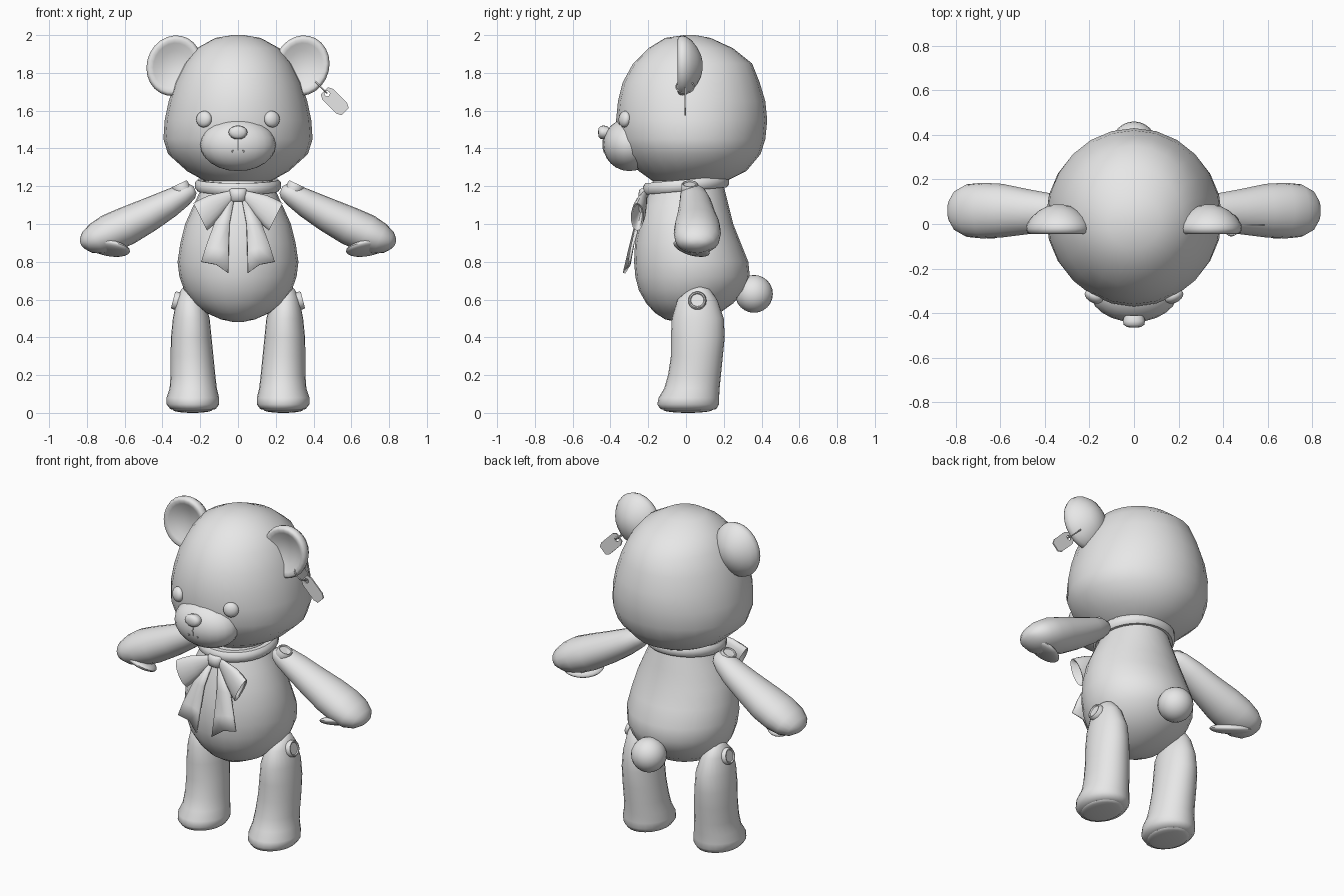
import bpy, bmesh, math
from mathutils import Vector, Matrix

if "Cube" in bpy.data.objects:
    bpy.data.objects.remove(bpy.data.objects["Cube"])

fabric = bpy.data.materials.new("plain_grey")
fabric.diffuse_color = (0.8, 0.8, 0.8, 1)
fabric.use_nodes = True
fabric.node_tree.nodes["Principled BSDF"].inputs["Base Color"].default_value = fabric.diffuse_color


def finish(name, bm, angle=50):
    bmesh.ops.recalc_face_normals(bm, faces=bm.faces)
    me = bpy.data.meshes.new(name)
    bm.to_mesh(me)
    bm.free()
    me.materials.append(fabric)
    ob = bpy.data.objects.new(name, me)
    bpy.context.collection.objects.link(ob)
    bpy.ops.object.select_all(action='DESELECT')
    ob.select_set(True)
    bpy.context.view_layer.objects.active = ob
    bpy.ops.object.shade_smooth_by_angle(angle=math.radians(angle))
    return ob


def loft(name, rings, n=24, angle=50):
    """Skin a list of ellipses given as (centre, half axis, half axis)."""
    bm = bmesh.new()
    loops = []
    for c, u, v in rings:
        c, u, v = Vector(c), Vector(u), Vector(v)
        loops.append([bm.verts.new(c + u * math.cos(2 * math.pi * i / n)
                                   + v * math.sin(2 * math.pi * i / n)) for i in range(n)])
    for a, b in zip(loops, loops[1:]):
        for i in range(n):
            j = (i + 1) % n
            bm.faces.new((a[i], a[j], b[j], b[i]))
    bm.faces.new(loops[0])
    bm.faces.new(loops[-1])
    return finish(name, bm, angle)


def stack(name, rows, s=1):
    """Horizontal rings from rows of (z, x0, x1, y0, y1)."""
    return loft(name, [((s * (a + b) / 2, (c + d) / 2, z), ((b - a) / 2, 0, 0), (0, (d - c) / 2, 0))
                       for z, a, b, c, d in rows])


def ball(name, loc, size, normal=(0, 0, 1), seg=24):
    bm = bmesh.new()
    bmesh.ops.create_uvsphere(bm, u_segments=seg, v_segments=seg // 2, radius=1)
    rot = Vector(normal).to_track_quat('Z', 'Y').to_matrix().to_4x4()
    bm.transform(Matrix.Translation(loc) @ rot @ Matrix.Diagonal((*size, 1)))
    return finish(name, bm)


def button(name, loc, normal, r):
    m = Vector(normal).to_track_quat('Z', 'Y').to_matrix()
    rows = [(-.025, 1), (.006, 1), (.012, .9), (.012, .78), (.006, .7)]
    loft(name, [(Vector(loc) + m @ Vector((0, 0, h)), m @ Vector((r * k, 0, 0)),
                 m @ Vector((0, r * k, 0))) for h, k in rows], 20, 40)


def wire(name, points, r, cyclic=False):
    cu = bpy.data.curves.new(name, 'CURVE')
    cu.dimensions = '3D'
    cu.bevel_depth, cu.bevel_resolution = r, 2
    sp = cu.splines.new('POLY')
    sp.points.add(len(points) - 1)
    for p, co in zip(sp.points, points):
        p.co = (*co, 1)
    sp.use_cyclic_u = cyclic
    cu.materials.append(fabric)
    ob = bpy.data.objects.new(name, cu)
    bpy.context.collection.objects.link(ob)


# head and body
stack("head", [(z, -x, x, a, b) for z, x, a, b in [
    (2.0, .03, -.01, .05), (1.985, .12, -.11, .13), (1.93, .22, -.2, .25), (1.85, .285, -.28, .35),
    (1.75, .335, -.335, .39), (1.65, .367, -.36, .42), (1.55, .388, -.37, .43), (1.45, .395, -.36, .42),
    (1.37, .37, -.33, .395), (1.28, .27, -.25, .32), (1.23, .18, -.18, .22), (1.2, .1, -.1, .12)]])
stack("body", [(z, -x, x, a, b) for z, x, a, b in [
    (1.24, .17, -.17, .19), (1.1, .235, -.225, .225), (1.0, .28, -.25, .25), (.9, .305, -.27, .29),
    (.8, .32, -.275, .33), (.72, .31, -.268, .338), (.65, .285, -.25, .31), (.58, .235, -.21, .25),
    (.53, .17, -.165, .18), (.495, .09, -.11, .09), (.48, .02, -.04, .01)]])
ball("tail", (0, .36, .63), (.1, .1, .1))

# face
ball("muzzle", (0, -.3, 1.42), (.2, .14, .14))
loft("nose", [((0, y, 1.485 + dz), (.05 * k, 0, 0), (0, 0, .037 * k)) for y, dz, k in [
    (-.41, -.003, .85), (-.435, 0, 1), (-.452, 0, .92), (-.462, 0, .65), (-.465, 0, .2)]], 16, 60)
wire("mouth_line", [(0, -.437, 1.455), (0, -.440, 1.42), (0, -.437, 1.39)], .003)

for s, side in ((1, "left"), (-1, "right")):
    ball(side + "_eye", (s * .18, -.325, 1.555), (.044, .044, .028), (s * .45, -.9, .1), 20)
    wire(side + "_mouth_corner", [(s * .022, -.435, 1.39), (s * .03, -.434, 1.382),
                                  (s * .033, -.435, 1.392)], .003)

    # ear: domed back, cupped front
    loft(side + "_ear", [((s * .338, y, 1.838), (.147 * k, 0, .012 * k), (0, 0, .16 * k)) for y, k in [
        (.088, .12), (.08, .35), (.06, .6), (.03, .84), (0, .97), (-.02, 1), (-.038, .96),
        (-.044, .88), (-.036, .75), (-.018, .5), (-.008, .15)]], 24, 70)

    # arm: sections across a sloping axis
    loft(side + "_arm", [((s * x, yc, z), (s * .42 * t, 0, .9 * t), (0, w, 0)) for x, z, t, yc, w in [
        (.228, 1.182, .02, .03, .025), (.245, 1.175, .042, .035, .05), (.285, 1.155, .06, .04, .07),
        (.36, 1.11, .075, .05, .085), (.47, 1.05, .09, .055, .1), (.59, .99, .102, .06, .12),
        (.68, .95, .103, .06, .125), (.75, .92, .087, .06, .118), (.80, .902, .06, .06, .09),
        (.825, .896, .03, .06, .05), (.832, .894, .01, .06, .02)]], 20)
    ball(side + "_paw_pad", (s * .68, .03, .872), (.12, .09, .028), (s * .25, -.35, -.9))
    button(side + "_shoulder_button", (s * .305, .02, 1.203), (s * .42, 0, .9), .045)

    # leg
    stack(side + "_leg", [
        (.67, .255, .28, .055, .085), (.655, .22, .3, .015, .125), (.6, .18, .325, -.045, .165),
        (.5, .15, .345, -.075, .2), (.4, .14, .355, -.08, .205), (.3, .13, .357, -.08, .195),
        (.2, .12, .357, -.095, .185), (.13, .112, .362, -.115, .178), (.08, .1, .379, -.145, .175),
        (.045, .1, .378, -.152, .175), (.02, .118, .358, -.135, .16), (.014, .15, .33, -.1, .13)], s)
    ball(side + "_foot_pad", (s * .24, .01, .016), (.105, .13, .016))
    button(side + "_hip_button", (s * .332, .06, .595), (s * .96, 0, .25), .048)

    # bow loop with an open end
    loft(side + "_bow_loop", [((s * x, y, z), (s * a, 0, b), (0, w, 0)) for x, y, z, a, b, w in [
        (.02, -.215, 1.155, 0, .025, .014), (.06, -.225, 1.135, .015, .034, .018),
        (.12, -.238, 1.098, .03, .055, .03), (.17, -.25, 1.06, .036, .068, .036),
        (.2, -.258, 1.037, .036, .073, .034), (.195, -.257, 1.04, .03, .062, .025),
        (.13, -.24, 1.09, .015, .03, .01)]], 16, 45)

    # hanging ribbon, three columns of points
    rows = [[(.02, -.22, 1.13), (.04, -.225, 1.13), (.06, -.215, 1.13)],
            [(.045, -.265, 1.0), (.085, -.26, 1.0), (.125, -.25, 1.0)],
            [(.05, -.3, .86), (.11, -.285, .87), (.17, -.285, .88)],
            [(.052, -.328, .74), (.115, -.3, .785), (.195, -.3, .8)]]
    bm = bmesh.new()
    grid = [[bm.verts.new((s * x, y, z)) for x, y, z in r] for r in rows]
    for a, b in zip(grid, grid[1:]):
        for i in range(2):
            bm.faces.new((a[i], a[i + 1], b[i + 1], b[i]))
    ribbon = finish(side + "_ribbon_end", bm, 40)
    mod = ribbon.modifiers.new("thickness", 'SOLIDIFY')
    mod.thickness, mod.offset = .014, 0

# collar: tilted band around the neck
bm = bmesh.new()
N, tilt = 32, .09
profile = [(.185, -.028), (.215, -.03), (.228, -.015), (.228, .015), (.215, .03), (.185, .028)]
band = [[bm.verts.new((r * math.cos(t), r * math.sin(t), 1.205 + h + tilt * r * math.sin(t)))
         for r, h in profile] for t in (2 * math.pi * i / N for i in range(N))]
for i in range(N):
    a, b = band[i], band[(i + 1) % N]
    for k in range(6):
        j = (k + 1) % 6
        bm.faces.new((a[k], a[j], b[j], b[k]))
finish("collar", bm)

# bow knot
loft("bow_knot", [((0, -.222, z), (w, 0, 0), (0, d, 0)) for z, w, d in [
    (1.118, .03, .012), (1.125, .04, .024), (1.155, .044, .03), (1.18, .046, .026), (1.188, .038, .014)]], 16)

# ear ring and tag
d = Vector((.71, 0, -.71))
wire("ear_ring", [Vector((.437, -.005, 1.727)) + .047 * (d * math.cos(t) + Vector((0, math.sin(t), 0)))
                  for t in (2 * math.pi * i / 24 for i in range(24))], .004, True)
bm = bmesh.new()
across = Vector((.71, 0, .71))
centre, hole = Vector((.512, -.005, 1.65)), Vector((.472, -.005, 1.69))
K = 16
sheets = []
for y in (-.004, .004):
    inner, outer = [], []
    for i in range(K):
        t = 2 * math.pi * (i + .5) / K
        c, q = math.cos(t), math.sin(t)
        m = max(abs(c), abs(q))
        off = Vector((0, y, 0))
        inner.append(bm.verts.new(hole + off + .014 * (d * c + across * q)))
        outer.append(bm.verts.new(centre + off + d * (.078 * c / m) + across * (.04 * q / m)))
    sheets.append((inner, outer))
(i0, o0), (i1, o1) = sheets
for i in range(K):
    j = (i + 1) % K
    for a, b in ((i0, o0), (o0, o1), (o1, i1), (i1, i0)):
        bm.faces.new((a[i], a[j], b[j], b[i]))
finish("ear_tag", bm, 30)
